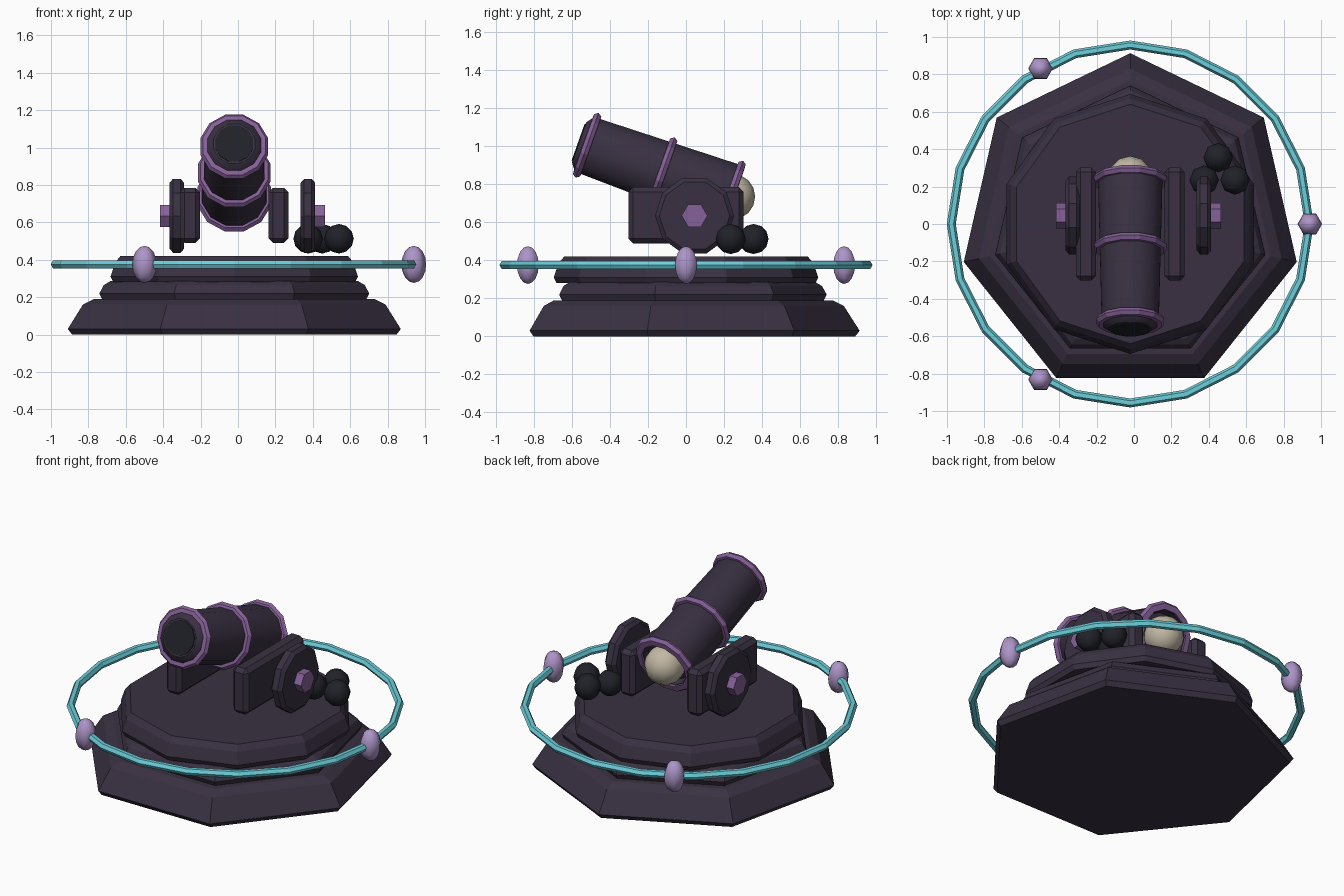
import bpy, bmesh, math
from math import sin, cos, pi, radians
from mathutils import Matrix, Vector

if "Cube" in bpy.data.objects:
    bpy.data.objects.remove(bpy.data.objects["Cube"])

CX = -0.02  # centre line of the cannon and plinth


def material(name, rgb):
    m = bpy.data.materials.new(name)
    m.use_nodes = True
    m.diffuse_color = (*rgb, 1)
    m.node_tree.nodes["Principled BSDF"].inputs["Base Color"].default_value = (*rgb, 1)
    return m


DARK = material("dark_purple", (0.041, 0.030, 0.054))
PURPLE = material("band_purple", (0.24, 0.12, 0.32))
LILAC = material("crystal_lilac", (0.42, 0.30, 0.58))
TEAL = material("glow_teal", (0.15, 0.62, 0.70))
CREAM = material("bone_cream", (0.54, 0.48, 0.37))
BLACK = material("iron_black", (0.014, 0.016, 0.022))


def finish(name, bm, mat, matrix=Matrix(), smooth=None):
    bmesh.ops.recalc_face_normals(bm, faces=bm.faces)
    mesh = bpy.data.meshes.new(name)
    bm.to_mesh(mesh)
    bm.free()
    mesh.materials.append(mat)
    ob = bpy.data.objects.new(name, mesh)
    ob.matrix_world = matrix
    bpy.context.collection.objects.link(ob)
    if smooth:
        bpy.ops.object.select_all(action="DESELECT")
        ob.select_set(True)
        bpy.context.view_layer.objects.active = ob
        bpy.ops.object.shade_smooth_by_angle(angle=radians(smooth))
    return ob


def lathe(name, profile, sides, mat, matrix=Matrix(), start=90, closed=False, smooth=None):
    """Spin (radius, height) points about z; cap the ends unless closed."""
    bm = bmesh.new()
    rings = []
    for r, z in profile:
        angles = [radians(start) + 2 * pi * i / sides for i in range(sides)]
        rings.append([bm.verts.new((r * cos(a), r * sin(a), z)) for a in angles])
    pairs = list(zip(rings, rings[1:]))
    if closed:
        pairs.append((rings[-1], rings[0]))
    else:
        bm.faces.new(rings[0])
        bm.faces.new(rings[-1])
    for lo, hi in pairs:
        for i in range(sides):
            j = (i + 1) % sides
            bm.faces.new((lo[i], lo[j], hi[j], hi[i]))
    return finish(name, bm, mat, matrix, smooth)


def ball(name, loc, radius, mat, segments, rings, height=1.0):
    bm = bmesh.new()
    bmesh.ops.create_uvsphere(bm, u_segments=segments, v_segments=rings, radius=radius)
    bmesh.ops.scale(bm, vec=(1, 1, height), verts=bm.verts)
    bmesh.ops.rotate(bm, matrix=Matrix.Rotation(pi / 2, 3, "Z"), verts=bm.verts)
    return finish(name, bm, mat, Matrix.Translation(loc), 75)


# Stepped plinth: two seven-sided tiers under a ten-sided one
centre = Matrix.Translation((CX, 0, 0))
lathe("plinth_base", [(0.89, 0), (0.913, 0.03), (0.83, 0.16), (0.77, 0.19)], 7, DARK, centre)
lathe("plinth_middle", [(0.72, 0.18), (0.74, 0.22), (0.715, 0.265), (0.68, 0.285)], 7, DARK, centre)
lathe("plinth_top", [(0.68, 0.28), (0.695, 0.31), (0.67, 0.385), (0.64, 0.42)], 10, DARK, centre)

# Floating ring with three crystals
RING_R, RING_Z = 0.957, 0.375
section = [(RING_R + 0.024 * cos(k * pi / 3), RING_Z + 0.024 * sin(k * pi / 3)) for k in range(6)]
lathe("floating_ring", section, 20, TEAL, centre, closed=True)
for k in range(3):
    a = 2 * pi * k / 3
    ball(f"crystal_{k + 1}", (CX + 0.96 * cos(a), 0.96 * sin(a), RING_Z), 0.066, LILAC, 6, 8, 1.5)

# Barrel, running from the muzzle back and down
axis = Vector((0, cos(radians(19.5)), -sin(radians(19.5))))
up = Vector((0, -axis.z, axis.y))
muzzle = Vector((CX, -0.52, 1.005))
barrel_frame = Matrix.Translation(muzzle) @ Matrix((Vector((-1, 0, 0)), up, axis)).transposed().to_4x4()
lathe("barrel", [(0.115, -0.045), (0.15, -0.02), (0.158, 0), (0.178, 0.8), (0.15, 0.81), (0.14, 0.77)],
      12, DARK, barrel_frame, 75, smooth=35)
lathe("bore", [(0.105, -0.03), (0.105, -0.05)], 12, BLACK, barrel_frame, 75)
for name, t, r in (("muzzle", 0, 0.187), ("middle", 0.42, 0.2), ("breech", 0.8, 0.204)):
    band = [(r - 0.05, t - 0.022), (r - 0.014, t - 0.02), (r, t), (r - 0.014, t + 0.02), (r - 0.05, t + 0.022)]
    lathe(f"{name}_band", band, 12, PURPLE, barrel_frame, 75, closed=True)
ball("breech_knob", muzzle + axis * 0.81, 0.12, CREAM, 12, 8)

# Carriage cheeks, wheels and hubs
side_frame = Matrix.Rotation(pi / 2, 4, "Y")
for side, s, wheel_x in (("left", 1, 0.374), ("right", -1, -0.327)):
    bm = bmesh.new()
    bmesh.ops.create_cube(bm, size=1)
    bmesh.ops.scale(bm, vec=(0.108, 0.605, 0.295), verts=bm.verts)
    bmesh.ops.bevel(bm, geom=bm.edges[:], offset=0.025, segments=1, affect="EDGES")
    finish(f"{side}_cheek", bm, DARK, Matrix.Translation((CX + s * 0.237, 0, 0.637)))

    frame = Matrix.Translation((wheel_x, 0.045, 0.635)) @ side_frame
    lathe(f"{side}_wheel", [(0.185, -0.039), (0.208, -0.02), (0.208, 0.02), (0.185, 0.039)],
          10, DARK, frame, 90)
    lathe(f"{side}_hub", [(0.068, 0), (0.068, s * 0.09)], 6, PURPLE, frame, 90)

# Stack of shot beside the left wheel
for k, (x, y) in enumerate(((0.45, 0.355), (0.375, 0.235), (0.54, 0.235))):
    ball(f"cannonball_{k + 1}", (x, y, 0.512), 0.079, BLACK, 8, 6)
